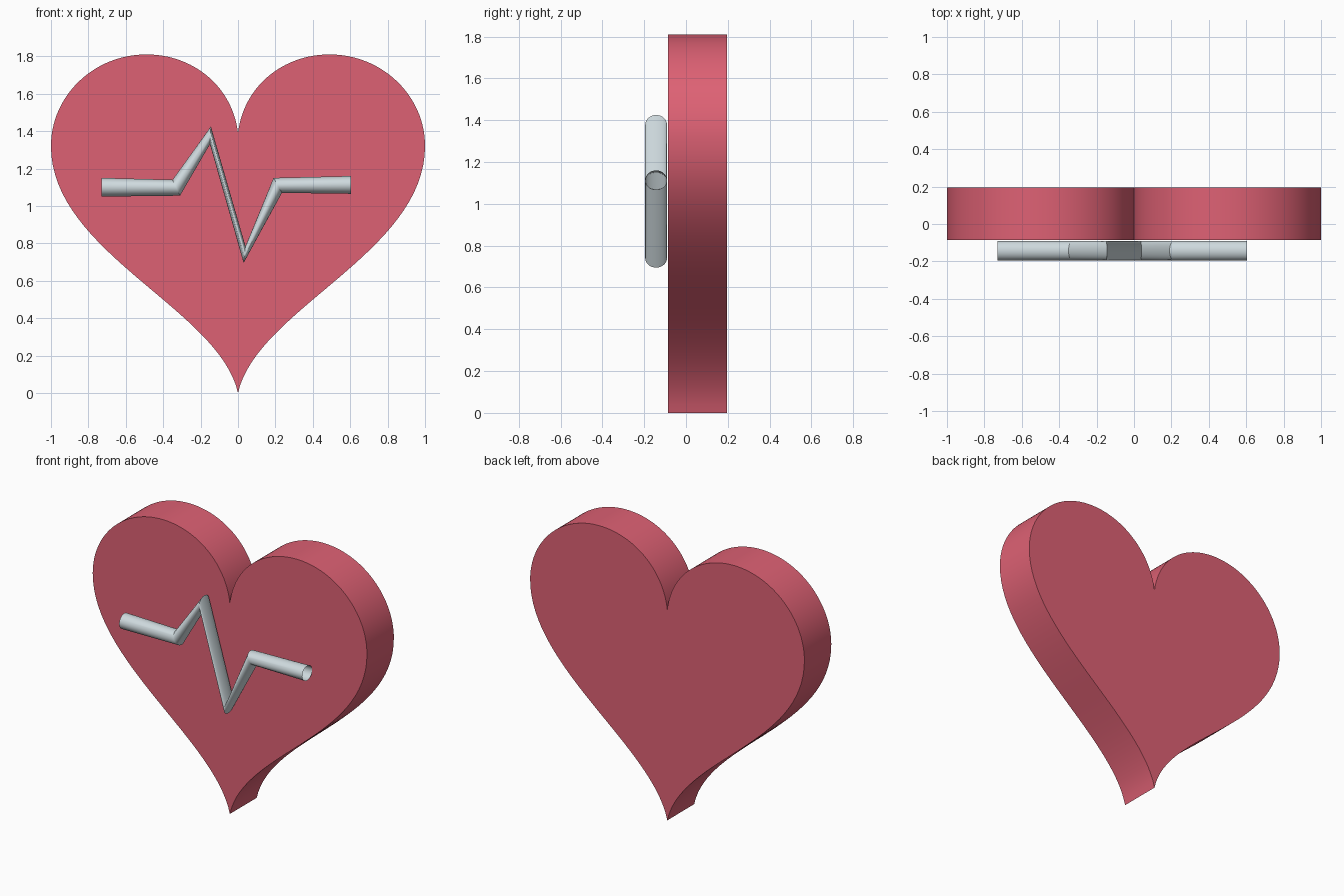
import bpy, bmesh, math
from mathutils import Vector
from mathutils.geometry import interpolate_bezier

if "Cube" in bpy.data.objects:
    bpy.data.objects.remove(bpy.data.objects["Cube"])


def make_material(name, rgb):
    mat = bpy.data.materials.new(name)
    mat.diffuse_color = (*rgb, 1)
    mat.use_nodes = True
    mat.node_tree.nodes["Principled BSDF"].inputs["Base Color"].default_value = mat.diffuse_color
    return mat


def finish(bm, name, mat):
    bmesh.ops.recalc_face_normals(bm, faces=bm.faces)
    mesh = bpy.data.meshes.new(name)
    bm.to_mesh(mesh)
    bm.free()
    mesh.materials.append(mat)
    obj = bpy.data.objects.new(name, mesh)
    bpy.context.collection.objects.link(obj)
    bpy.ops.object.select_all(action='DESELECT')
    bpy.context.view_layer.objects.active = obj
    obj.select_set(True)
    bpy.ops.object.shade_smooth_by_angle(angle=math.radians(35))
    return obj


red = make_material("rose_red", (0.73, 0.12, 0.175))
silver = make_material("pale_silver", (0.62, 0.70, 0.73))

# Heart: right half from three curve spans (x, z), mirrored and extruded
SPANS = [
    ((0, 0), (0.10, 0.45), (1.0, 0.75), (1.0, 1.32)),
    ((1.0, 1.32), (1.0, 1.59), (0.77, 1.81), (0.49, 1.81)),
    ((0.49, 1.81), (0.24, 1.81), (0.03, 1.64), (0, 1.39)),
]
FRONT, BACK = -0.085, 0.195
half = []
for span in SPANS:
    half += interpolate_bezier(*[Vector((x, 0, z)) for x, z in span], 33)[:-1]
half.append(Vector((0, 0, 1.39)))
outline = half + [Vector((-p.x, 0, p.z)) for p in half[-2:0:-1]]

bm = bmesh.new()
face = bm.faces.new([bm.verts.new((p.x, FRONT, p.z)) for p in outline])
side = bmesh.ops.extrude_face_region(bm, geom=[face], use_keep_orig=True)
moved = [g for g in side["geom"] if isinstance(g, bmesh.types.BMVert)]
bmesh.ops.translate(bm, verts=moved, vec=(0, BACK - FRONT, 0))
finish(bm, "heart_body", red)

# Pulse line: open tube, each ring given by its top and bottom (x, z)
RINGS = [
    ((-0.73, 1.15), (-0.73, 1.05)),
    ((-0.35, 1.14), (-0.31, 1.055)),
    ((-0.145, 1.425), (-0.15, 1.33)),
    ((0.04, 0.785), (0.03, 0.695)),
    ((0.19, 1.15), (0.235, 1.07)),
    ((0.605, 1.16), (0.605, 1.065)),
]
SIDES, TUBE_Y, DEPTH = 32, -0.143, 0.052
bm = bmesh.new()
loops = []
for top, bottom in RINGS:
    a, b = Vector((top[0], 0, top[1])), Vector((bottom[0], 0, bottom[1]))
    mid, up = (a + b) / 2, (a - b) / 2
    ring = []
    for i in range(SIDES):
        t = math.tau * i / SIDES
        ring.append(bm.verts.new(
            mid + up * math.cos(t) + Vector((0, TUBE_Y + DEPTH * math.sin(t), 0))))
    loops.append(ring)
for r0, r1 in zip(loops, loops[1:]):
    for i in range(SIDES):
        j = (i + 1) % SIDES
        bm.faces.new((r0[i], r0[j], r1[j], r1[i]))
finish(bm, "pulse_line", silver)
